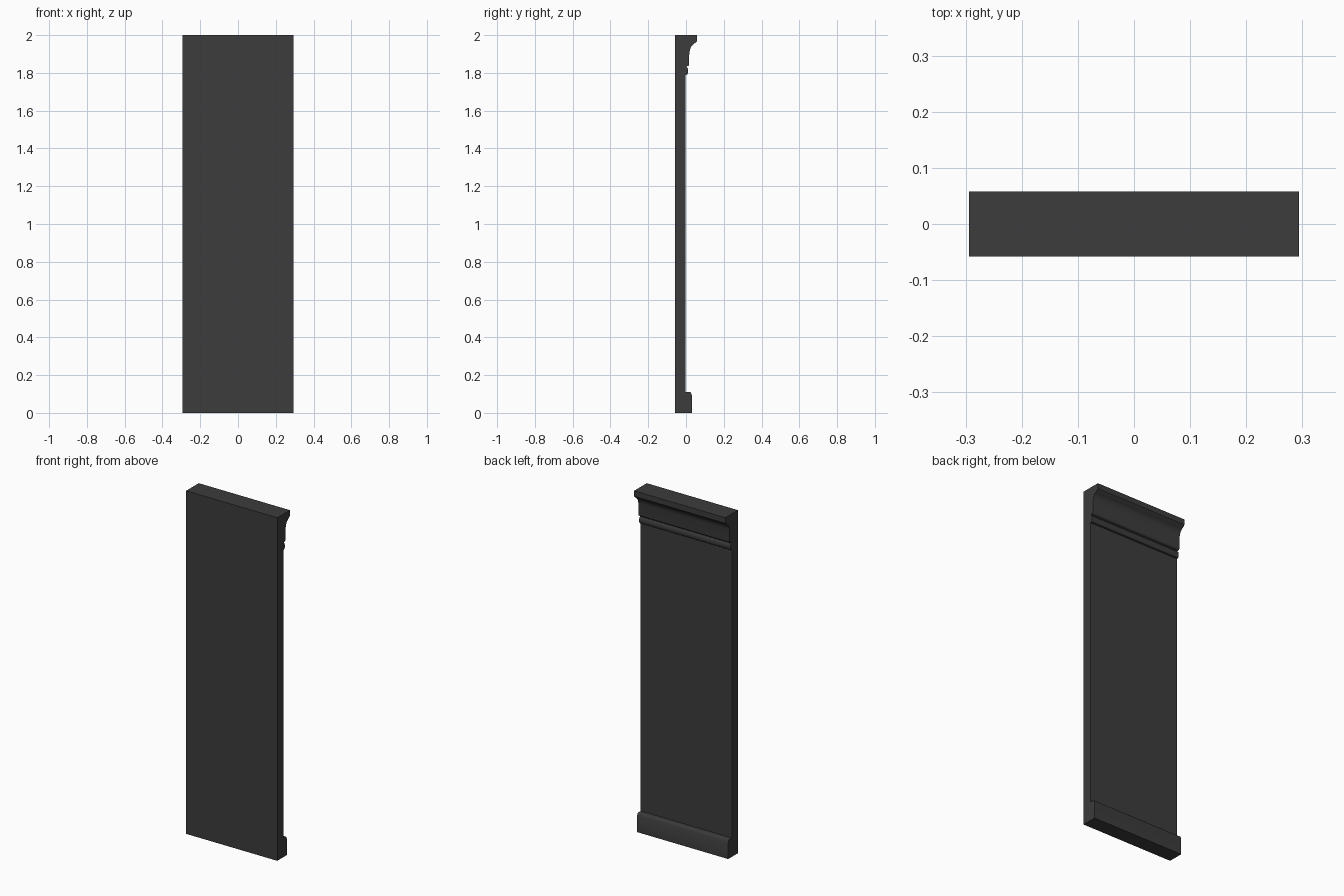
import bpy, bmesh, math

if "Cube" in bpy.data.objects:
    bpy.data.objects.remove(bpy.data.objects["Cube"])

HALF_W = 0.294      # half width of the wall section
BACK, FACE = -0.058, -0.003   # plain side and trimmed side of the wall

mat = bpy.data.materials.new("dark_grey")
mat.diffuse_color = (0.045, 0.045, 0.045, 1)
mat.use_nodes = True
mat.node_tree.nodes["Principled BSDF"].inputs["Base Color"].default_value = mat.diffuse_color


def arc(cy, cz, ry, rz, a0, a1, n):
    """Points of an elliptical arc in the y-z plane, angles in degrees."""
    pts = []
    for i in range(n + 1):
        a = math.radians(a0 + (a1 - a0) * i / n)
        pts.append((cy + ry * math.cos(a), cz + rz * math.sin(a)))
    return pts


def extrude_profile(name, profile):
    """Sweep a y-z outline across the full width."""
    bm = bmesh.new()
    left = [bm.verts.new((-HALF_W, y, z)) for y, z in profile]
    right = [bm.verts.new((HALF_W, y, z)) for y, z in profile]
    bm.faces.new(left)
    bm.faces.new(right[::-1])
    n = len(profile)
    for i in range(n):
        j = (i + 1) % n
        bm.faces.new((left[j], left[i], right[i], right[j]))
    bmesh.ops.recalc_face_normals(bm, faces=bm.faces)
    mesh = bpy.data.meshes.new(name)
    bm.to_mesh(mesh)
    bm.free()
    obj = bpy.data.objects.new(name, mesh)
    bpy.context.collection.objects.link(obj)
    mesh.materials.append(mat)
    bpy.ops.object.select_all(action='DESELECT')
    obj.select_set(True)
    bpy.context.view_layer.objects.active = obj
    bpy.ops.object.shade_smooth_by_angle(angle=math.radians(30))
    return obj


# Wall slab
extrude_profile("wall", [(BACK, 0), (FACE, 0), (FACE, 2), (BACK, 2)])

# Baseboard with a small eased top edge
extrude_profile("baseboard",
                [(FACE, 0), (0.031, 0), (0.031, 0.094)]
                + arc(0.021, 0.098, 0.008, 0.012, 0, 90, 4)
                + [(FACE, 0.11)])

# Crown moulding: bead, flat frieze, cove and top fillet
crown = [(FACE, 1.79)]
crown += arc(0.002, 1.810, 0.010, 0.020, -90, 90, 8)      # bead
crown += [(0.004, 1.834)]                                 # groove
crown += arc(0.008, 1.846, 0.009, 0.010, -90, 0, 4)       # frieze lower edge
crown += [(0.017, 1.895)]
crown += arc(0.055, 1.905, 0.036, 0.052, 180, 112, 8)     # cove
crown += [(0.054, 1.963), (0.058, 1.968), (0.058, 2.0), (FACE, 2.0)]
extrude_profile("crown_moulding", crown)
